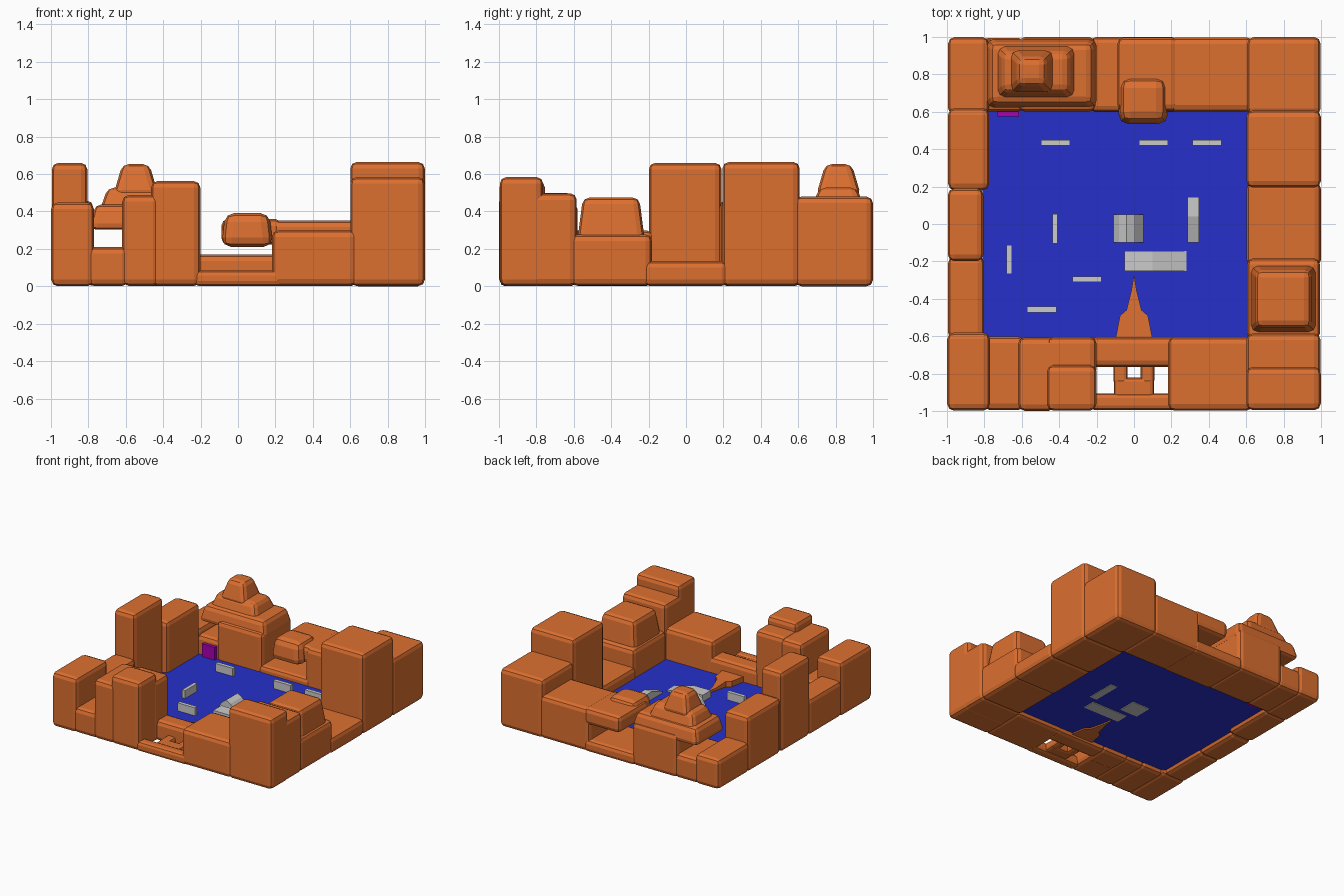
import bpy, bmesh, random
from mathutils import Vector

if "Cube" in bpy.data.objects:
    bpy.data.objects.remove(bpy.data.objects["Cube"])

random.seed(4)


def material(name, rgb):
    m = bpy.data.materials.new(name)
    m.diffuse_color = (*rgb, 1)
    m.use_nodes = True
    m.node_tree.nodes["Principled BSDF"].inputs["Base Color"].default_value = m.diffuse_color
    return m


ROCK = material("orange_rock", (0.72, 0.16, 0.03))
BLUE = material("blue_floor", (0.02, 0.03, 0.6))
PURPLE = material("purple_paint", (0.4, 0.0, 0.45))


def finish(name, bm, mat=None):
    bmesh.ops.recalc_face_normals(bm, faces=bm.faces[:])
    me = bpy.data.meshes.new(name)
    bm.to_mesh(me)
    bm.free()
    if mat:
        me.materials.append(mat)
    ob = bpy.data.objects.new(name, me)
    bpy.context.scene.collection.objects.link(ob)
    return ob


def box(name, x0, x1, y0, y1, z0, z1, mat=None, taper=0.0, bevel=0.0):
    bm = bmesh.new()
    bmesh.ops.create_cube(bm, size=1)
    cx, cy = (x0 + x1) / 2, (y0 + y1) / 2
    for v in bm.verts:
        top = v.co.z > 0
        sx = x1 - x0 - (2 * taper if top else 0)
        sy = y1 - y0 - (2 * taper if top else 0)
        v.co = Vector((cx + v.co.x * sx, cy + v.co.y * sy, z1 if top else z0))
    if bevel:
        bmesh.ops.bevel(bm, geom=bm.edges[:], offset=bevel, segments=2,
                        profile=0.5, affect='EDGES', clamp_overlap=True)
    return finish(name, bm, mat)


def rock(name, x0, x1, y0, y1, z0, z1, taper=0.0, bevel=0.035):
    # tiny inward jitter keeps neighbouring rocks from being coplanar
    j = lambda: random.uniform(0.0, 0.006)
    ob = box(name, x0 + j(), x1 - j(), y0 + j(), y1 - j(), z0 + j() * 0.5, z1 - j() * 0.5,
             ROCK, taper, min(bevel, (z1 - z0) * 0.3))
    rocks.append(ob)


def prism(name, pts, to3d, depth, mat=None):
    bm = bmesh.new()
    f = bm.faces.new([bm.verts.new(to3d(*p)) for p in pts])
    r = bmesh.ops.extrude_face_region(bm, geom=[f])
    bmesh.ops.translate(bm, vec=depth, verts=[g for g in r['geom'] if isinstance(g, bmesh.types.BMVert)])
    return finish(name, bm, mat)


rocks = []
# front wall, left to right
rock("front_left_corner", -1, -0.77, -1, -0.58, 0, 0.45)
rock("front_notch", -0.81, -0.58, -1, -0.6, 0, 0.21)
rock("front_shoulder", -0.62, -0.42, -1, -0.6, 0, 0.49)
rock("front_mesa", -0.47, -0.2, -1, -0.75, 0, 0.565)
rock("front_mesa_rear", -0.47, -0.2, -0.82, -0.6, 0, 0.5)
rock("gate_bar", -0.24, 0.24, -0.77, -0.6, 0, 0.17)
rock("gate_lip", -0.24, 0.24, -1, -0.9, 0, 0.085)
rock("gate_slab", -0.11, 0.11, -0.93, -0.82, 0.01, 0.08)
for s in (-1, 1):
    a, b = sorted((s * 0.03, s * 0.11))
    rock("gate_leg", a, b, -0.86, -0.74, 0.01, 0.08)
rock("front_low", 0.18, 0.64, -1, -0.6, 0, 0.3)
rock("front_right_mesa", 0.6, 1, -1, -0.76, 0, 0.585)
rock("front_right_step", 0.6, 1, -0.84, -0.58, 0, 0.5)
# right wall, front to back
rock("right_base", 0.6, 1, -0.62, -0.18, 0, 0.28)
rock("right_hump", 0.615, 0.985, -0.59, -0.21, 0.2, 0.475, taper=0.035)
rock("right_pass", 0.6, 1, -0.23, 0.23, 0, 0.135)
rock("right_tower", 0.6, 1, 0.19, 0.61, 0, 0.665)
rock("back_right_corner", 0.6, 1, 0.58, 1, 0, 0.48)
# back wall, right to left
rock("back_low", 0.18, 0.64, 0.6, 1, 0, 0.355)
rock("back_ledge", -0.09, 0.24, 0.6, 1, 0.22, 0.36)
rock("ledge_nose", -0.09, 0.19, 0.53, 0.8, 0.21, 0.395, taper=0.02, bevel=0.05)
rock("back_sill", -0.24, 0.24, 0.6, 1, 0, 0.1)
rock("peak_base", -0.62, -0.2, 0.6, 1, 0, 0.36)
rock("peak_overhang", -0.8, -0.19, 0.61, 1, 0.3, 0.44, taper=0.03)
rock("peak_middle", -0.75, -0.3, 0.66, 0.97, 0.38, 0.53, taper=0.05)
rock("peak_top", -0.67, -0.42, 0.69, 0.94, 0.48, 0.655, taper=0.05)
rock("back_notch", -0.82, -0.58, 0.6, 1, 0, 0.2)
rock("back_left_corner", -1, -0.77, 0.58, 1, 0, 0.25)
# left wall, back to front
rock("left_rear", -1, -0.77, 0.18, 0.62, 0, 0.46)
rock("left_tower", -1, -0.8, -0.2, 0.19, 0, 0.66)
rock("left_low", -1, -0.8, -0.62, -0.17, 0, 0.3)

# fuse all rocks into one wall
wall = rocks[0]
wall.name = "canyon_wall"
parts = bpy.data.collections.new("rock_parts")
bpy.context.scene.collection.children.link(parts)
for ob in rocks[1:]:
    bpy.context.scene.collection.objects.unlink(ob)
    parts.objects.link(ob)
mod = wall.modifiers.new("union", 'BOOLEAN')
mod.operation = 'UNION'
mod.solver = 'EXACT'
mod.operand_type = 'COLLECTION'
mod.collection = parts
bpy.context.view_layer.objects.active = wall
bpy.ops.object.modifier_apply(modifier=mod.name)
for ob in rocks[1:]:
    bpy.data.objects.remove(ob)
bpy.data.collections.remove(parts)

# floor
box("arena_floor", -0.81, 0.62, -0.62, 0.62, 0.035, 0.045, BLUE)

# pointed ramp behind the gate
half = [(0.1, -0.62), (0.075, -0.49), (0.04, -0.46), (0.015, -0.36)]
outline = half + [(0, -0.27)] + [(-x, y) for x, y in reversed(half)]
spike = prism("entry_spike", outline, lambda x, y: (x, y, 0.025), (0, 0, 0.04), ROCK)
for v in spike.data.vertices:
    if v.co.z > 0.05 and v.co.y < -0.45:
        v.co.z = 0.09

# low cover walls
for x, y in ((-0.42, 0.435), (0.105, 0.435), (0.39, 0.435), (-0.252, -0.296), (-0.493, -0.457)):
    box("cover_wall", x - 0.078, x + 0.078, y - 0.015, y + 0.015, 0.036, 0.11)
for x, y in ((-0.422, -0.025), (-0.667, -0.19)):
    box("cover_wall", x - 0.014, x + 0.014, y - 0.078, y + 0.078, 0.036, 0.11)

# central hump and two ramps
prism("center_hump", [(-0.11, 0.03), (-0.11, 0.05), (-0.08, 0.1), (-0.04, 0.13), (0.0, 0.11), (0.05, 0.05), (0.05, 0.03)],
      lambda x, z: (x, -0.1, z), (0, 0.15, 0))
prism("long_ramp", [(-0.05, 0.03), (-0.05, 0.1), (0.1, 0.1), (0.28, 0.05), (0.28, 0.03)],
      lambda x, z: (x, -0.25, z), (0, 0.105, 0))
prism("side_ramp", [(-0.1, 0.03), (-0.1, 0.06), (0.04, 0.11), (0.145, 0.11), (0.145, 0.03)],
      lambda y, z: (0.285, y, z), (0.062, 0, 0))

# purple marker
box("purple_marker", -0.73, -0.615, 0.575, 0.61, 0.03, 0.15, PURPLE)
